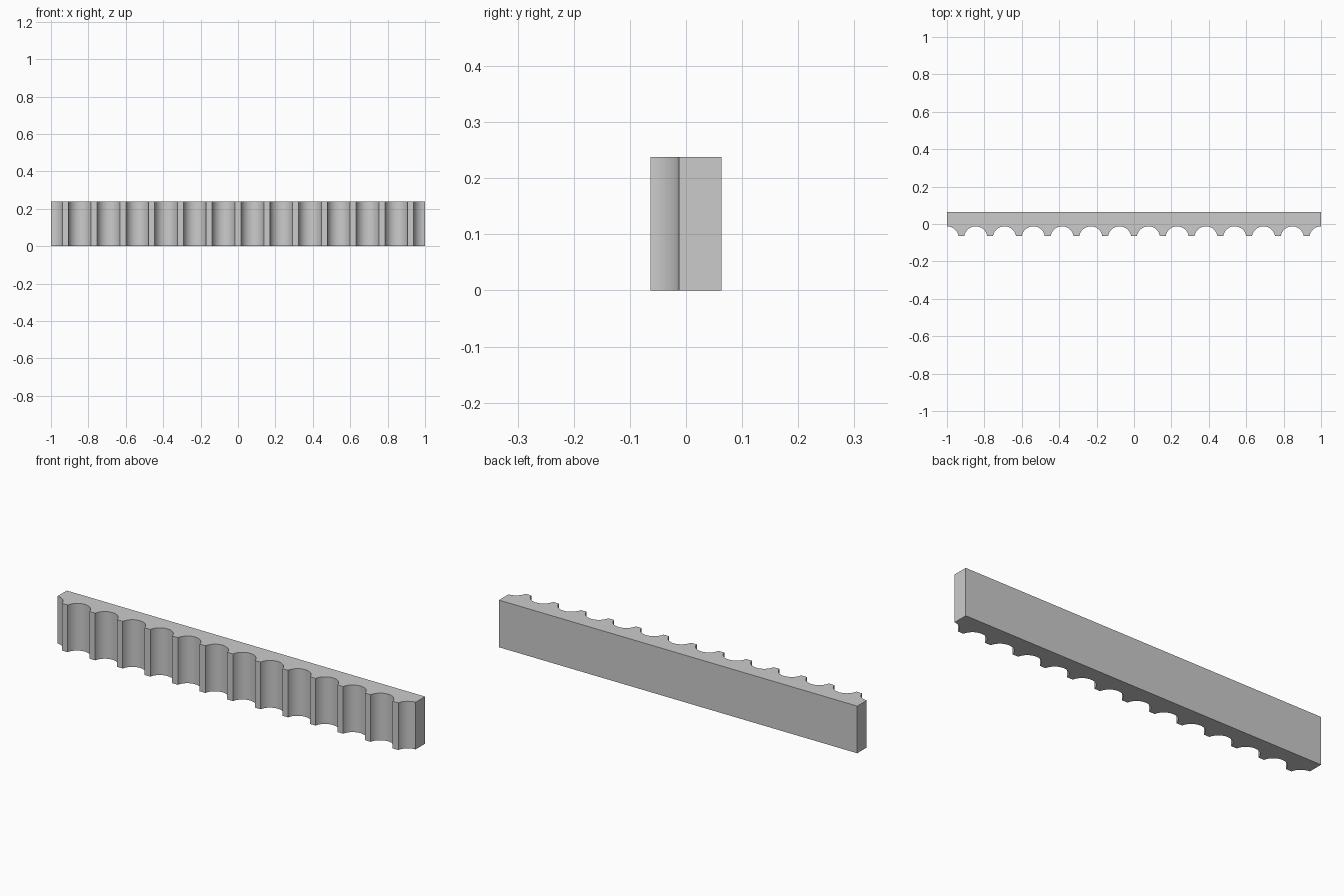
import bpy, bmesh, math

if "Cube" in bpy.data.objects:
    bpy.data.objects.remove(bpy.data.objects["Cube"])

HALF_Y, HEIGHT = 0.063, 0.238
PITCH = 2 / 13
HALF_W = 0.061           # half width of a scallop opening
VALLEY = -0.0125         # y of the scallop bottom
DEPTH = VALLEY + HALF_Y
R = (HALF_W ** 2 + DEPTH ** 2) / (2 * DEPTH)
CY = VALLEY - R
SPAN = math.asin(HALF_W / R)
N = 12                   # segments per half scallop

# Outline: back edge, then the scalloped front from left to right
outline = [(1, HALF_Y), (-1, HALF_Y)]
for k in range(14):
    cx = -1 + k * PITCH
    first = 0 if k == 0 else -N
    last = 0 if k == 13 else N
    for i in range(first, last + 1):
        a = SPAN * i / N
        outline.append((cx + R * math.sin(a), CY + R * math.cos(a)))

# Extrude the outline upward into the bar
bm = bmesh.new()
face = bm.faces.new([bm.verts.new((x, y, 0)) for x, y in outline])
ext = bmesh.ops.extrude_face_region(bm, geom=[face])
top = [v for v in ext["geom"] if isinstance(v, bmesh.types.BMVert)]
bmesh.ops.translate(bm, verts=top, vec=(0, 0, HEIGHT))
bmesh.ops.recalc_face_normals(bm, faces=bm.faces)
mesh = bpy.data.meshes.new("scalloped_bar")
bm.to_mesh(mesh)
bm.free()

bar = bpy.data.objects.new("scalloped_bar", mesh)
bpy.context.collection.objects.link(bar)
bpy.context.view_layer.objects.active = bar
bar.select_set(True)
bpy.ops.object.shade_smooth_by_angle(angle=math.radians(30))
